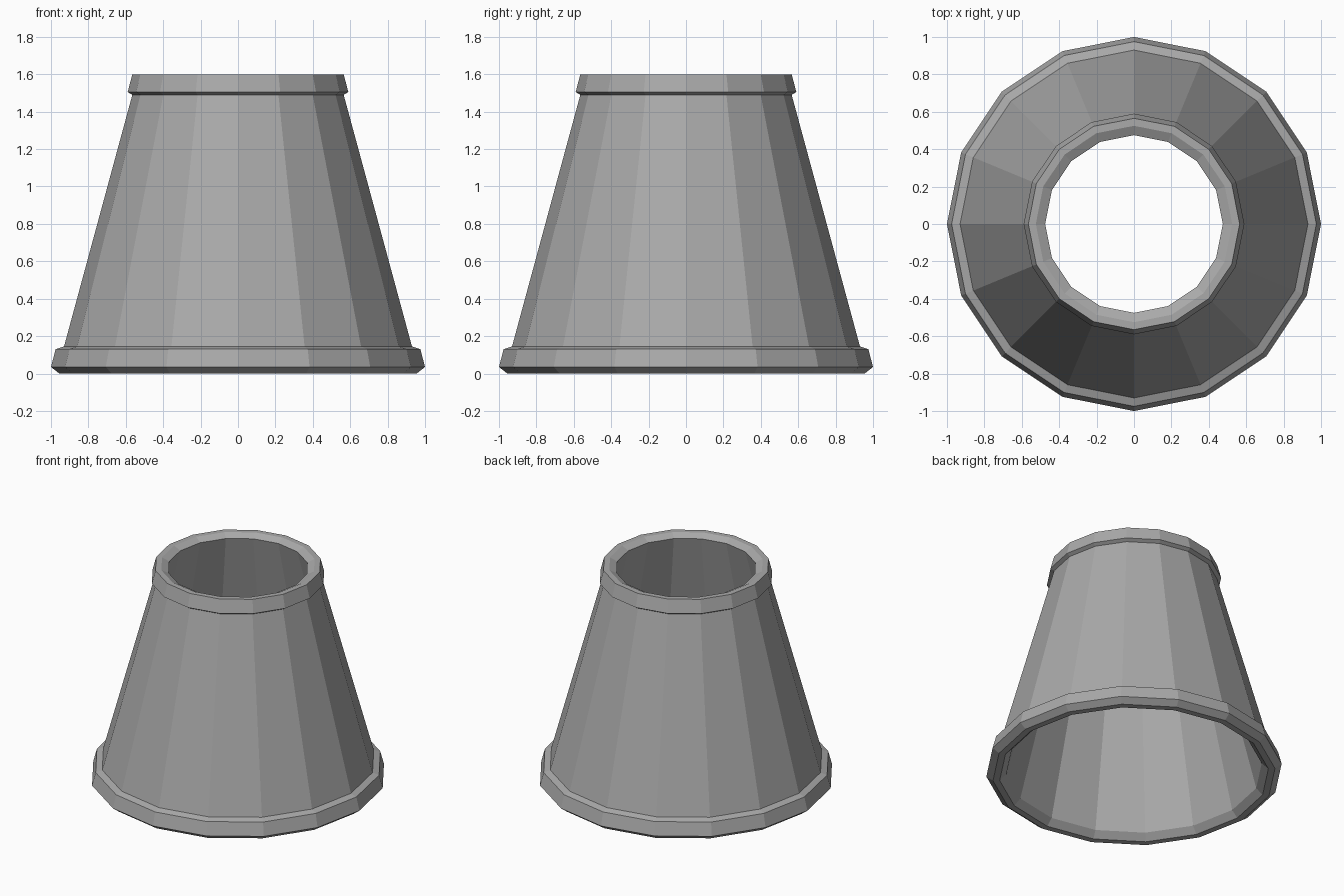
import bpy
import bmesh
from math import cos, sin, tau

cube = bpy.data.objects.get("Cube")
if cube:
    bpy.data.objects.remove(cube, do_unlink=True)

SIDES = 16

# Single grey material
grey = bpy.data.materials.new("warm_free_grey")
grey.name = "grey"
colour = (0.4, 0.4, 0.4, 1)
grey.use_nodes = True
grey.diffuse_color = colour
grey.node_tree.nodes["Principled BSDF"].inputs["Base Color"].default_value = colour


def lathe(name, profile, material):
    """Spin a closed (radius, height) profile around the z axis."""
    bm = bmesh.new()
    rings = []
    for i in range(SIDES):
        a = tau * i / SIDES
        rings.append([bm.verts.new((r * cos(a), r * sin(a), z)) for r, z in profile])
    count = len(profile)
    for i in range(SIDES):
        here, there = rings[i], rings[(i + 1) % SIDES]
        for j in range(count):
            k = (j + 1) % count
            bm.faces.new((here[j], there[j], there[k], here[k]))
    bmesh.ops.recalc_face_normals(bm, faces=bm.faces)
    mesh = bpy.data.meshes.new(name)
    bm.to_mesh(mesh)
    bm.free()
    mesh.materials.append(material)
    obj = bpy.data.objects.new(name, mesh)
    bpy.context.collection.objects.link(obj)
    return obj


# Bottom band, outer wall, top collar, then back down the inner wall
bottom_band = [(0.91, 0), (0.955, 0), (1.0, 0.035), (0.975, 0.13), (0.93, 0.145)]
top_collar = [(0.565, 1.49), (0.59, 1.505), (0.565, 1.6), (0.525, 1.6)]
inner_wall = [(0.475, 1.575), (0.865, 0.045)]

lathe("lamp_shade", bottom_band + top_collar + inner_wall, grey)
